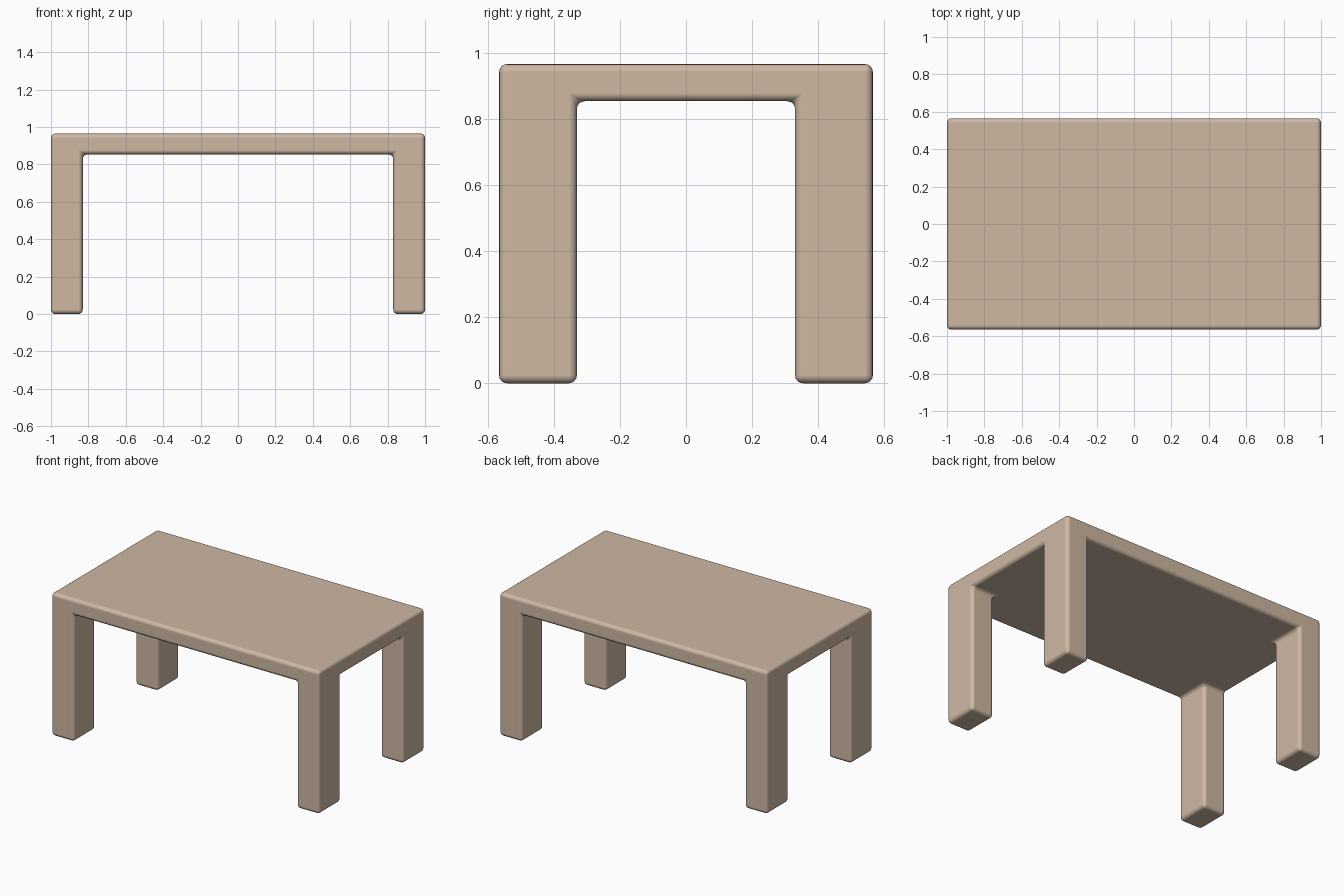
import bpy, bmesh, math

if "Cube" in bpy.data.objects:
    bpy.data.objects.remove(bpy.data.objects["Cube"])

# Main sizes
HALF_X, HALF_Y = 1.0, 0.565
LEG_X, LEG_Y = 0.83, 0.33          # inner faces of the legs
UNDER, TOP = 0.853, 0.965          # table top slab
ROUND = 0.024                      # edge radius

mat = bpy.data.materials.new("light wood")
mat.diffuse_color = (0.62, 0.48, 0.37, 1)
mat.use_nodes = True
mat.node_tree.nodes["Principled BSDF"].inputs["Base Color"].default_value = mat.diffuse_color

bm = bmesh.new()

# Slab footprint as a 3 x 3 grid of faces, so the corners can become legs
xs = (-HALF_X, -LEG_X, LEG_X, HALF_X)
ys = (-HALF_Y, -LEG_Y, LEG_Y, HALF_Y)
v = [[bm.verts.new((x, y, UNDER)) for y in ys] for x in xs]
cells = {(i, j): bm.faces.new((v[i][j], v[i][j + 1], v[i + 1][j + 1], v[i + 1][j]))
         for i in range(3) for j in range(3)}
corners = [cells[i, j] for i in (0, 2) for j in (0, 2)]


def shift(geom, z):
    for g in geom:
        if isinstance(g, bmesh.types.BMVert):
            g.co.z = z


# Table top
res = bmesh.ops.extrude_face_region(bm, geom=list(cells.values()), use_keep_orig=True)
shift(res["geom"], TOP)

# Four legs, extruded down from the corner cells
res = bmesh.ops.extrude_discrete_faces(bm, faces=corners)
for f in res["faces"]:
    shift(f.verts, 0.0)

# Merge coplanar faces, so each side is one clean face
bmesh.ops.remove_doubles(bm, verts=bm.verts, dist=1e-5)
bmesh.ops.dissolve_limit(bm, angle_limit=math.radians(1), verts=bm.verts, edges=bm.edges)
bmesh.ops.recalc_face_normals(bm, faces=bm.faces)
for f in bm.faces:
    f.smooth = True

mesh = bpy.data.meshes.new("table")
bm.to_mesh(mesh)
bm.free()
mesh.materials.append(mat)
table = bpy.data.objects.new("table", mesh)
bpy.context.collection.objects.link(table)

# Rounded edges and fillets
bev = table.modifiers.new("rounded edges", 'BEVEL')
bev.width = ROUND
bev.segments = 4
bev.limit_method = 'ANGLE'
bev.angle_limit = math.radians(30)
bev.harden_normals = True
